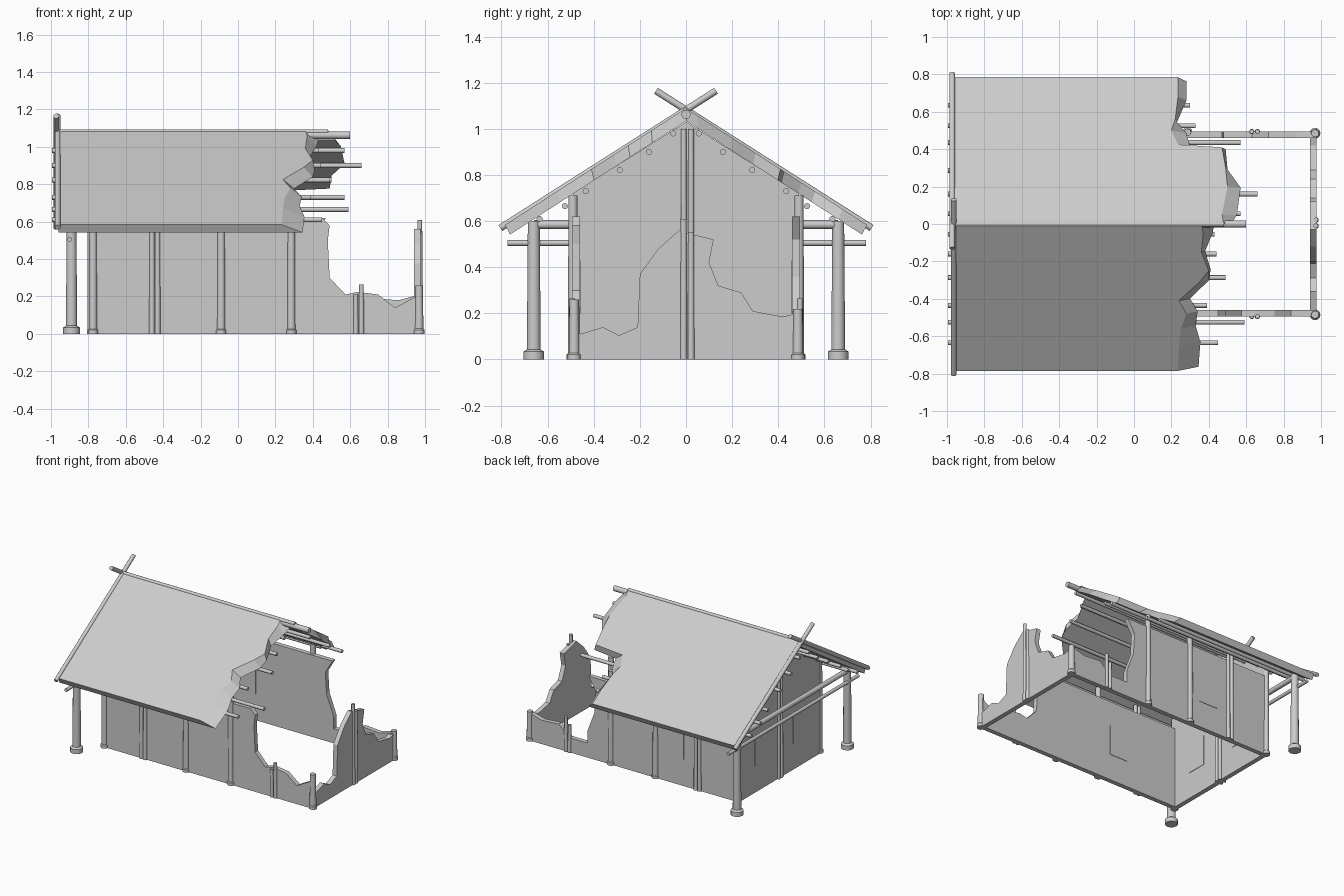
import bpy, bmesh, math
from mathutils import Vector

cube = bpy.data.objects.get("Cube")
if cube:
    bpy.data.objects.remove(cube, do_unlink=True)

grey = bpy.data.materials.new("weathered_grey")
grey.use_nodes = True
colour = (0.604, 0.604, 0.604, 1)
grey.diffuse_color = colour
grey.node_tree.nodes["Principled BSDF"].inputs["Base Color"].default_value = colour


def finish(name, bm, smooth=False):
    bmesh.ops.recalc_face_normals(bm, faces=bm.faces)
    mesh = bpy.data.meshes.new(name)
    bm.to_mesh(mesh)
    bm.free()
    mesh.materials.append(grey)
    obj = bpy.data.objects.new(name, mesh)
    bpy.context.collection.objects.link(obj)
    if smooth:
        bpy.ops.object.select_all(action='DESELECT')
        obj.select_set(True)
        bpy.context.view_layer.objects.active = obj
        bpy.ops.object.shade_smooth_by_angle(angle=math.radians(40))
    return obj


def add_pole(bm, start, end, r, r_end=None, sides=12):
    a, b = Vector(start), Vector(end)
    d = b - a
    m = d.to_track_quat('Z', 'Y').to_matrix().to_4x4()
    m.translation = (a + b) / 2
    bmesh.ops.create_cone(bm, cap_ends=True, segments=sides, radius1=r,
                          radius2=r if r_end is None else r_end,
                          depth=d.length, matrix=m)


def pole(name, start, end, r):
    bm = bmesh.new()
    add_pole(bm, start, end, r)
    finish(name, bm, True)


def post(name, x, y, top, r, foot=0):
    # Upright post, with a stepped foot when a foot radius is given
    bm = bmesh.new()
    add_pole(bm, (x, y, 0), (x, y, top), r * 1.08, r * 0.92)
    if foot:
        add_pole(bm, (x, y, 0), (x, y, foot * 0.75), foot)
        add_pole(bm, (x, y, foot * 0.75), (x, y, foot), foot, r)
    finish(name, bm, True)


def wall(name, outline, near, far, along_x):
    # Outline in (length, height), extruded across the wall thickness
    bm = bmesh.new()
    place = (lambda u, z, t: (u, t, z)) if along_x else (lambda u, z, t: (t, u, z))
    a = [bm.verts.new(place(u, z, near)) for u, z in outline]
    b = [bm.verts.new(place(u, z, far)) for u, z in outline]
    bm.faces.new(a)
    bm.faces.new(b[::-1])
    for i in range(len(a)):
        j = (i + 1) % len(a)
        bm.faces.new((a[i], b[i], b[j], a[j]))
    finish(name, bm)


def window(name, u, near, far, along_x):
    wall(name, [(u - .078, .2), (u + .078, .2), (u + .078, .43), (u - .078, .43)],
         near, far, along_x)


# Walls, broken away towards +x
EAVE = .62
wall("front_wall", [(-.79, 0), (.97, 0), (.97, .22), (.95, .2), (.84, .14), (.75, .21),
                    (.64, .225), (.575, .21), (.49, .3), (.48, .5), (.49, .58),
                    (.45, EAVE), (-.79, EAVE)], -.495, -.46, True)
wall("back_wall", [(-.79, 0), (.97, 0), (.97, .21), (.86, .18), (.72, .19), (.63, .11),
                   (.48, .11), (.48, .2), (.42, .36), (.41, .52), (.47, EAVE),
                   (-.79, EAVE)], .46, .495, True)
wall("gable_wall", [(-.49, 0), (.49, 0), (.49, .72), (0, 1.03), (-.49, .72)],
     -.79, -.755, False)
wall("broken_end_wall", [(-.48, 0), (.48, 0), (.48, .2), (.42, .185), (.29, .21),
                         (.24, .29), (.14, .32), (.1, .42), (.12, .52), (0, .55),
                         (-.03, .56), (-.12, .48), (-.2, .37), (-.21, .14),
                         (-.29, .105), (-.36, .14), (-.46, .11), (-.48, .11)],
     .94, .975, False)

# Shuttered windows as thin plates
for s, side in ((-1, "front"), (1, "back")):
    window(side + "_window", -.25, s * .495, s * .498, True)
    window(side + "_window_inside", -.25, s * .457, s * .46, True)
    window(side + "_gable_window", s * .23, -.793, -.79, False)
    window(side + "_gable_window_inside", s * .23, -.755, -.752, False)

# Posts, repeated on both long sides
for s, side in ((-1, "front"), (1, "back")):
    post(side + "_porch_post", -.89, s * .66, .6, .028, .045)
    for x in (-.775, -.09, .285):
        post(side + "_wall_post", x, s * .49, .71, .021, .028)
    for x in (-.46, -.43):
        post(side + "_thin_post", x, s * .496, .7, .014)
    post(side + "_broken_thin_post", .63, s * .494, .21, .013)
    post(side + "_broken_thin_post", .66, s * .494, .265, .013)
    post(side + "_broken_corner_post", .968, s * .485, .24 - s * .02, .022, .029)
for y, top in ((-.01, .61), (.022, .55)):
    post("end_thin_post", .972, y, top, .014)
    for x in (-.792, -.753):
        post("gable_thin_post", x, y, 1.0, .013)

# Porch tie beams
pole("porch_lower_beam", (-.9, -.775, .505), (-.9, .78, .505), .013)
pole("porch_upper_beam", (-.89, -.66, .585), (-.89, .66, .585), .019)


def roof_slope(name, s, rows):
    # Each row: distance from ridge, broken edge x on top, broken edge x underneath
    bm = bmesh.new()
    rings = []
    for y, top, under in rows:
        yb, left = y * .972, -.96
        zt, zb = 1.09 - .645 * y, 1.034 - .645 * yb
        rings.append([bm.verts.new(p) for p in (
            (left, s * y, zt), (top, s * y, zt), (under, s * yb, zb), (left, s * yb, zb))])
    for a, b in zip(rings, rings[1:]):
        for i in range(4):
            j = (i + 1) % 4
            bm.faces.new((a[i], a[j], b[j], b[i]))
    bm.faces.new(rings[0])
    bm.faces.new(rings[-1][::-1])
    finish(name, bm)


roof_slope("front_roof", -1, [
    (0, .36, .43), (.05, .37, .42), (.15, .36, .38), (.25, .40, .41), (.31, .35, .40),
    (.41, .24, .30), (.48, .28, .34), (.56, .25, .33), (.65, .24, .355), (.785, .235, .345)])
roof_slope("back_roof", 1, [
    (0, .48, .52), (.05, .47, .55), (.2, .5, .57), (.3, .49, .5), (.41, .47, .49),
    (.425, .235, .30), (.5, .2, .28), (.56, .22, .23), (.68, .235, .28), (.785, .235, .28)])

# Ridge pole and purlins with uneven broken ends
pole("ridge_pole", (-.97, 0, 1.062), (.6, 0, 1.062), .02)
pole("ridge_cap", (-.96, 0, 1.08), (.48, 0, 1.08), .014)
heights = (.98, .9, .822, .73, .665, .61)
spread = (.055, .16, .287, .435, .525, .635)
ends = {"front": (-1, (.43, .44, .49, .39, .59, .45)),
        "back": (1, (.57, .66, .5, .57, .33, .30))}
for side, (s, tips) in ends.items():
    for y, z, tip in zip(spread, heights, tips):
        pole(side + "_purlin", (-.995, s * y, z), (tip, s * y, z), .013)

# Crossed gable boards
for s, side in ((-1, "front"), (1, "back")):
    pole(side + "_gable_board", (-.968 - s * .004, s * .805, .57),
         (-.968 - s * .004, -s * .13, 1.165), .015)
